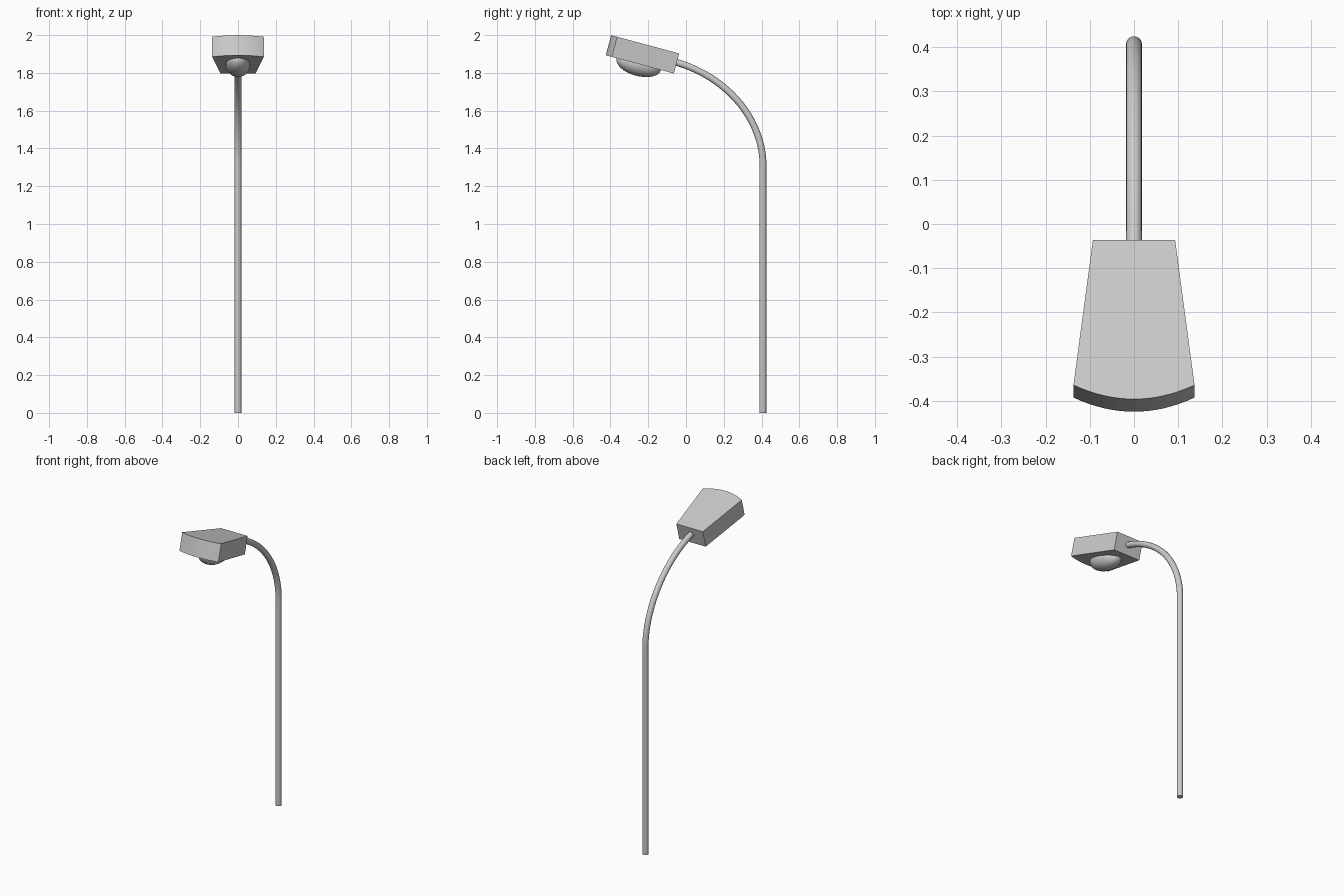
import bpy, bmesh, math
from mathutils import Matrix, Vector

if "Cube" in bpy.data.objects:
    bpy.data.objects.remove(bpy.data.objects["Cube"])

TILT = math.radians(15)
# head frame: origin at the rear top edge, -y runs forward along the tilted head
HEAD = Matrix.Translation((0, -0.036, 1.903)) @ Matrix.Rotation(-TILT, 4, 'X')
DEPTH = 0.11


def add_object(name, bm, matrix):
    bmesh.ops.recalc_face_normals(bm, faces=bm.faces[:])
    mesh = bpy.data.meshes.new(name)
    bm.to_mesh(mesh)
    bm.free()
    obj = bpy.data.objects.new(name, mesh)
    obj.matrix_world = matrix
    bpy.context.collection.objects.link(obj)
    return obj


def smooth(obj, angle):
    bpy.ops.object.select_all(action='DESELECT')
    obj.select_set(True)
    bpy.context.view_layer.objects.active = obj
    bpy.ops.object.shade_smooth_by_angle(angle=math.radians(angle))


# pole: straight post and swept arm in one bevelled curve
curve = bpy.data.curves.new("pole", 'CURVE')
curve.dimensions = '3D'
curve.bevel_depth = 0.018
curve.bevel_resolution = 6
curve.use_fill_caps = True
curve.resolution_u = 20
spline = curve.splines.new('BEZIER')
spline.bezier_points.add(2)
points = [  # (left handle, point, right handle) as (y, z)
    ((0.407, -0.3), (0.407, 0.0), (0.407, 0.4)),
    ((0.407, 1.0), (0.407, 1.34), (0.39, 1.58)),
    ((0.20, 1.785), (-0.055, 1.857), (-0.2, 1.9)),
]
for bp, (left, co, right) in zip(spline.bezier_points, points):
    bp.handle_left_type = bp.handle_right_type = 'FREE'
    bp.handle_left, bp.co, bp.handle_right = [Vector((0, *p)) for p in (left, co, right)]
temp = bpy.data.objects.new("pole_curve", curve)
bpy.context.collection.objects.link(temp)
mesh = bpy.data.meshes.new_from_object(temp.evaluated_get(bpy.context.evaluated_depsgraph_get()))
bpy.data.objects.remove(temp)
pole = bpy.data.objects.new("pole", mesh)
bpy.context.collection.objects.link(pole)
smooth(pole, 40)

# lamp housing: tapered plan with a bowed front, extruded downward
outline = [(0.093, 0), (-0.093, 0)]
for i in range(17):
    t = -1 + i / 8
    outline.append((0.137 * t, -0.34 - 0.033 * (1 - t * t)))
bm = bmesh.new()
top = bm.faces.new([bm.verts.new((x, y, 0)) for x, y in outline])
ret = bmesh.ops.extrude_face_region(bm, geom=[top], use_keep_orig=True)
bmesh.ops.translate(bm, vec=(0, 0, -DEPTH),
                    verts=[v for v in ret["geom"] if isinstance(v, bmesh.types.BMVert)])
housing = add_object("lamp_housing", bm, HEAD)
smooth(housing, 25)

# lamp lens: lower half of a stretched sphere on the housing underside
bm = bmesh.new()
bmesh.ops.create_uvsphere(bm, u_segments=32, v_segments=16, radius=1)
bmesh.ops.bisect_plane(bm, geom=bm.verts[:] + bm.edges[:] + bm.faces[:],
                       plane_co=(0, 0, 0.001), plane_no=(0, 0, 1), clear_outer=True)
bmesh.ops.scale(bm, vec=(0.065, 0.122, 0.063), verts=bm.verts)
lens = add_object("lamp_lens", bm, HEAD @ Matrix.Translation((0, -0.192, -DEPTH)))
smooth(lens, 40)
